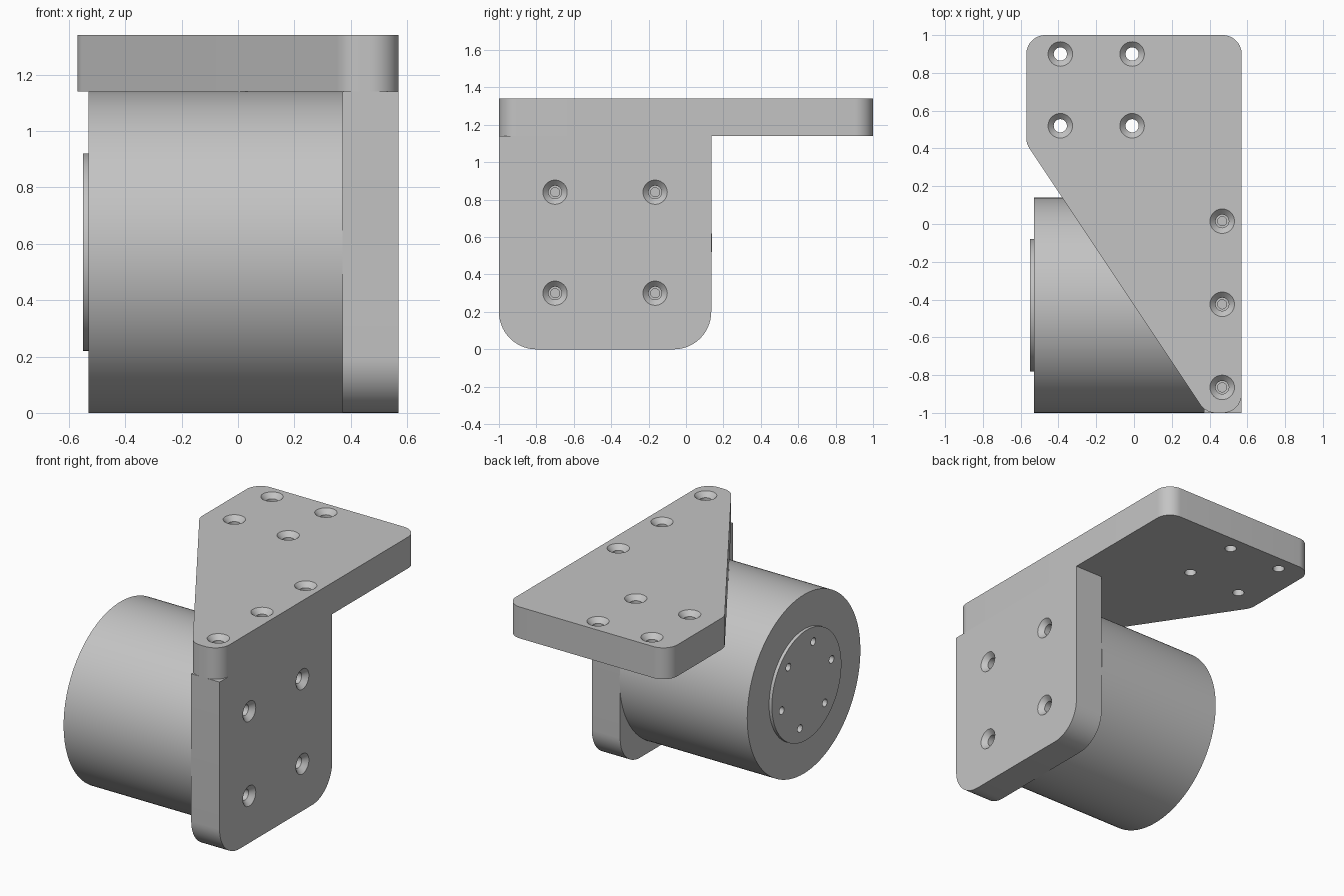
import bpy, bmesh, math
from mathutils import Vector, Matrix

cube = bpy.data.objects.get("Cube")
if cube:
    bpy.data.objects.remove(cube, do_unlink=True)

GREY = (0.55, 0.55, 0.55, 1)
metal = bpy.data.materials.new("machined grey")
metal.use_nodes = True
metal.diffuse_color = GREY
metal.node_tree.nodes["Principled BSDF"].inputs["Base Color"].default_value = GREY


def new_object(name, bm):
    bmesh.ops.recalc_face_normals(bm, faces=bm.faces)
    mesh = bpy.data.meshes.new(name)
    bm.to_mesh(mesh)
    bm.free()
    mesh.materials.append(metal)
    obj = bpy.data.objects.new(name, mesh)
    bpy.context.collection.objects.link(obj)
    return obj


def rounded(corners, steps=14):
    """Outline with an arc at each corner given as (u, v, radius)."""
    pts = []
    for i, (u, v, r) in enumerate(corners):
        p = Vector((u, v))
        if r == 0:
            pts.append(p)
            continue
        a = (Vector(corners[i - 1][:2]) - p).normalized()
        b = (Vector(corners[(i + 1) % len(corners)][:2]) - p).normalized()
        half = a.angle(b) / 2
        centre = p + (a + b).normalized() * r / math.sin(half)
        start = p + a * r / math.tan(half) - centre
        end = p + b * r / math.tan(half) - centre
        for k in range(steps + 1):
            t = k / steps
            arm = start.slerp(end, t) if hasattr(start, "slerp") else start.lerp(end, t)
            pts.append(centre + arm.normalized() * r)
    return pts


def circle(u, v, r, n=128):
    return [Vector((u + r * math.cos(math.tau * k / n), v + r * math.sin(math.tau * k / n)))
            for k in range(n)]


def prism(name, outline, low, high, sideways=False):
    """Extrude an outline along z, or along x when sideways (outline in y, z)."""
    bm = bmesh.new()
    place = (lambda p, w: (w, p.x, p.y)) if sideways else (lambda p, w: (p.x, p.y, w))
    face = bm.faces.new([bm.verts.new(place(p, low)) for p in outline])
    out = bmesh.ops.extrude_face_region(bm, geom=[face])
    moved = [g for g in out["geom"] if isinstance(g, bmesh.types.BMVert)]
    step = high - low
    bmesh.ops.translate(bm, verts=moved, vec=(step, 0, 0) if sideways else (0, 0, step))
    return new_object(name, bm)


def drill(obj, places, direction, profile):
    """Cut turned holes; the profile lists (radius, height along direction)."""
    bm = bmesh.new()
    turn = Vector(direction).to_track_quat('Z', 'Y').to_matrix().to_4x4()
    n = 32
    for place in places:
        m = Matrix.Translation(place) @ turn
        rings = [[bm.verts.new(m @ Vector((p.x, p.y, h))) for p in circle(0, 0, r, n)]
                 for r, h in profile]
        for lower, upper in zip(rings, rings[1:]):
            for k in range(n):
                j = (k + 1) % n
                bm.faces.new((lower[k], lower[j], upper[j], upper[k]))
        bm.faces.new(rings[0])
        bm.faces.new(rings[-1])
    cutter = new_object("hole_cutter", bm)
    cutter.hide_render = True
    mod = obj.modifiers.new("holes", 'BOOLEAN')
    mod.operation, mod.solver, mod.object = 'DIFFERENCE', 'EXACT', cutter
    bpy.context.view_layer.update()
    graph = bpy.context.evaluated_depsgraph_get()
    mesh = bpy.data.meshes.new_from_object(obj.evaluated_get(graph))
    obj.modifiers.clear()
    obj.data = mesh
    bpy.data.objects.remove(cutter, do_unlink=True)


# Main bodies
TOP, SEAT, SIDE, INNER = 1.34, 1.14, 0.57, 0.37
CY, CZ = -0.43, 0.57
top_plate = prism("top_plate", rounded([
    (-0.57, 1, 0.1), (-0.57, 0.425, 0.1), (0.38, -1, 0.1), (0.57, -1, 0.1), (0.57, 1, 0.1)]),
    SEAT, TOP)
side_plate = prism("side_plate", rounded([
    (-1, SEAT, 0), (-1, 0, 0.2), (0.135, 0, 0.2), (0.135, SEAT, 0)]),
    INNER, SIDE, sideways=True)
drum = prism("motor_drum", circle(CY, CZ, 0.57), -0.53, INNER, sideways=True)
flange = prism("output_flange", circle(CY, CZ, 0.35), -0.55, -0.53, sideways=True)

# Countersunk screw holes and the narrower threaded holes behind them
countersunk = [(0.035, -0.25), (0.035, -0.03), (0.085, 0.02)]
threaded = [(0.024, -0.25), (0.024, 0.05)]
mount = [(x, y, TOP) for x in (-0.39, -0.01) for y in (0.52, 0.9)]
edge = [(0.467, y, TOP) for y in (0.015, -0.425, -0.865)]
face = [(SIDE, y, z) for y in (-0.7, -0.165) for z in (0.3, 0.84)]
drill(top_plate, mount + edge, (0, 0, 1), countersunk)
drill(side_plate, [(x, y, SEAT) for x, y, z in edge], (0, 0, 1), threaded)
drill(side_plate, face, (1, 0, 0), countersunk)
drill(drum, [(INNER, y, z) for x, y, z in face], (1, 0, 0), threaded)

# Ring of small holes in the flange
ring = []
for k in range(6):
    a = math.radians(15 + 60 * k)
    ring.append((-0.55, CY - 0.26 * math.sin(a), CZ + 0.26 * math.cos(a)))
for part in (flange, drum):
    drill(part, ring, (-1, 0, 0), [(0.024, -0.12), (0.024, 0.02)])

# Smooth the curved walls and keep the edges sharp
bpy.ops.object.select_all(action='DESELECT')
for part in (top_plate, side_plate, drum, flange):
    part.select_set(True)
bpy.context.view_layer.objects.active = drum
bpy.ops.object.shade_smooth_by_angle(angle=math.radians(30))
